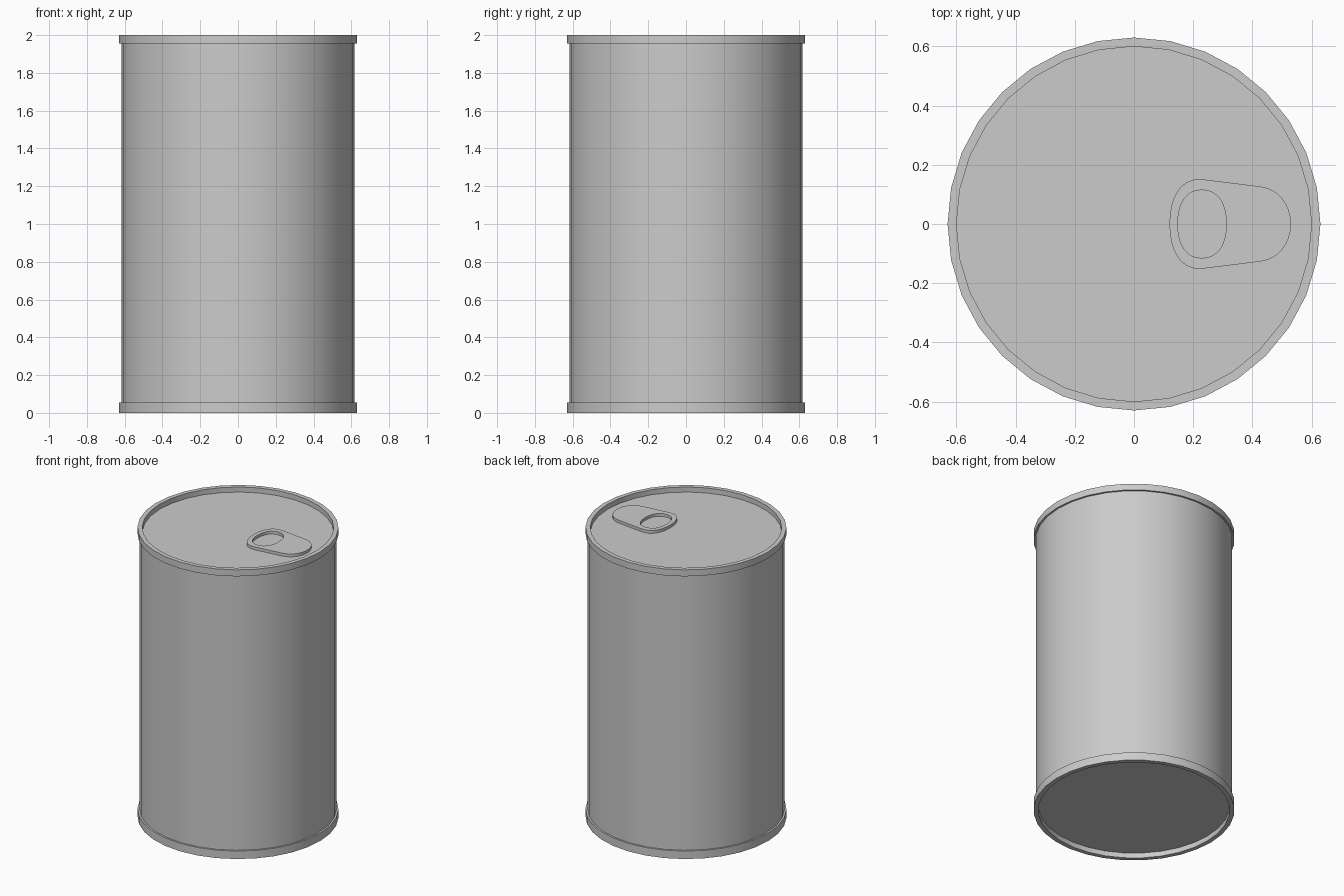
import bpy, bmesh, math

if "Cube" in bpy.data.objects:
    bpy.data.objects.remove(bpy.data.objects["Cube"])

SIDES = 32
LID, FLOOR = 1.965, 0.035


def smooth(obj):
    bpy.ops.object.select_all(action='DESELECT')
    bpy.context.view_layer.objects.active = obj
    obj.select_set(True)
    bpy.ops.object.shade_smooth_by_angle(angle=math.radians(30))


def lathe(name, profile):
    """Revolve an (r, z) profile around z, capping both ends with an n-gon."""
    bm = bmesh.new()
    rings = []
    for r, z in profile:
        rings.append([bm.verts.new((r * math.cos(2 * math.pi * i / SIDES),
                                    r * math.sin(2 * math.pi * i / SIDES), z))
                      for i in range(SIDES)])
    for a, b in zip(rings, rings[1:]):
        for i in range(SIDES):
            j = (i + 1) % SIDES
            bm.faces.new((a[i], a[j], b[j], b[i]))
    bm.faces.new(rings[0][::-1])
    bm.faces.new(rings[-1])
    bmesh.ops.recalc_face_normals(bm, faces=bm.faces)
    mesh = bpy.data.meshes.new(name)
    bm.to_mesh(mesh)
    bm.free()
    obj = bpy.data.objects.new(name, mesh)
    bpy.context.collection.objects.link(obj)
    smooth(obj)


def add_loop(curve, half):
    """Closed bezier from upper-half (left handle, point, right handle), mirrored in y."""
    mirrored = [tuple((x, -y) for x, y in reversed(p)) for p in reversed(half[1:-1])]
    pts = half + mirrored
    spline = curve.splines.new('BEZIER')
    spline.bezier_points.add(len(pts) - 1)
    spline.use_cyclic_u = True
    for bp, (l, c, r) in zip(spline.bezier_points, pts):
        bp.handle_left_type = bp.handle_right_type = 'FREE'
        bp.handle_left, bp.co, bp.handle_right = (*l, 0), (*c, 0), (*r, 0)


# Can: body wall, two raised rims, recessed lid and base
lathe("can", [(0.60, FLOOR), (0.60, 0), (0.63, 0), (0.63, 0.055), (0.618, 0.055),
              (0.618, 1.955), (0.63, 1.955), (0.63, 2), (0.60, 2), (0.60, LID)])

# Pull tab: tapered rounded plate with a finger hole
curve = bpy.data.curves.new("pull_tab", 'CURVE')
curve.dimensions = '2D'
curve.fill_mode = 'BOTH'
curve.resolution_u = 8
curve.extrude = 0.01
add_loop(curve, [((0.12, -0.08), (0.12, 0), (0.12, 0.08)),
                 ((0.15, 0.158), (0.23, 0.151), (0.29, 0.144)),
                 ((0.36, 0.135), (0.425, 0.127), (0.49, 0.12)),
                 ((0.53, 0.065), (0.53, 0), (0.53, -0.065))])
add_loop(curve, [((0.148, -0.07), (0.148, 0), (0.148, 0.07)),
                 ((0.175, 0.115), (0.23, 0.115), (0.29, 0.115)),
                 ((0.312, 0.06), (0.312, 0), (0.312, -0.06))])
tab = bpy.data.objects.new("pull_tab", curve)
bpy.context.collection.objects.link(tab)
tab.location.z = LID + 0.01
bpy.ops.object.select_all(action='DESELECT')
bpy.context.view_layer.objects.active = tab
tab.select_set(True)
bpy.ops.object.convert(target='MESH')
tab = bpy.context.view_layer.objects.active

# Weld the tab's caps to its sides
bm = bmesh.new()
bm.from_mesh(tab.data)
bmesh.ops.remove_doubles(bm, verts=bm.verts, dist=0.0005)
bmesh.ops.recalc_face_normals(bm, faces=bm.faces)
bm.to_mesh(tab.data)
bm.free()
smooth(tab)
